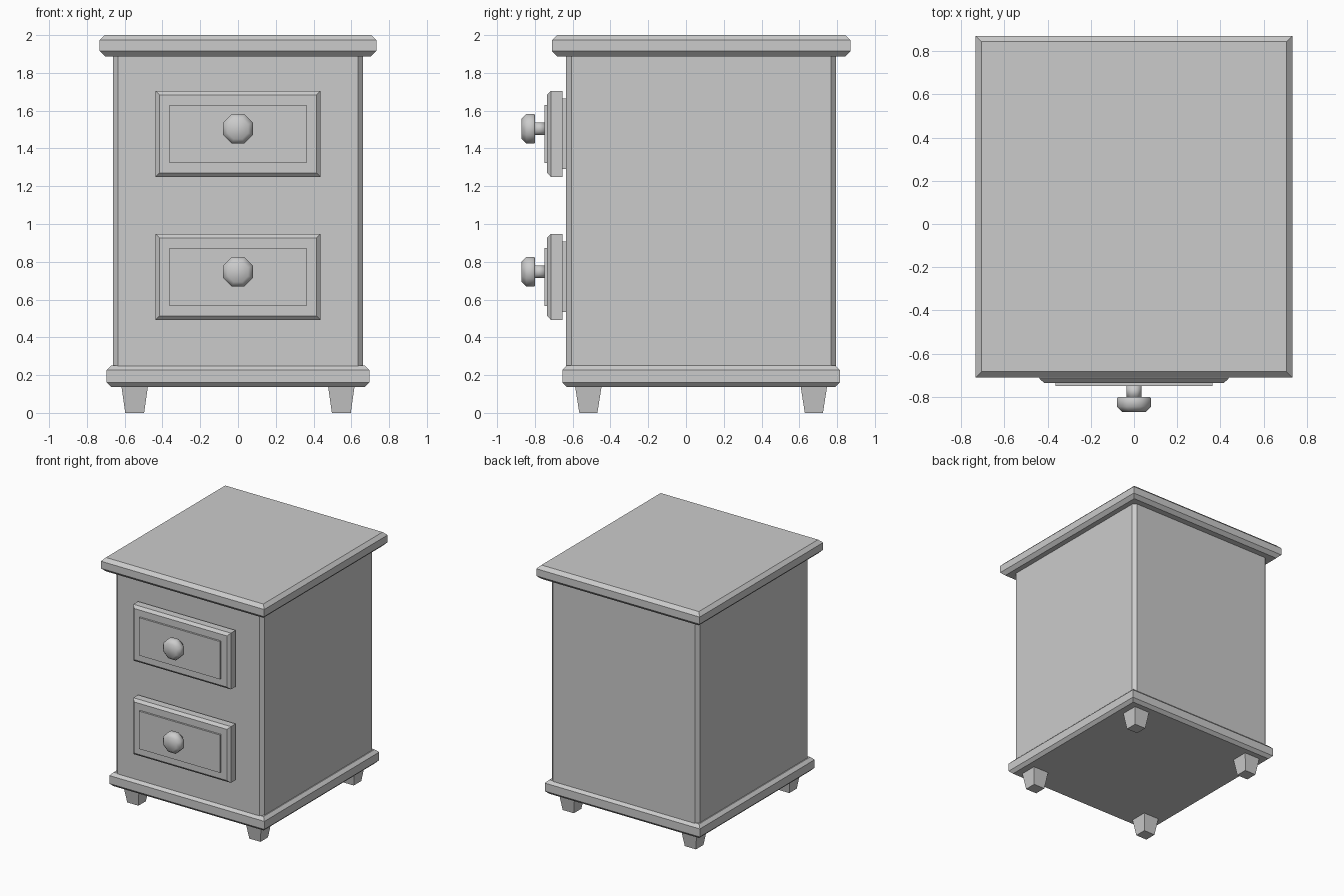
import bpy, bmesh
from math import cos, sin, pi

if "Cube" in bpy.data.objects:
    bpy.data.objects.remove(bpy.data.objects["Cube"])


def add_rings(bm, rings, smooth=False):
    """Skin a closed solid through equal-sized rings of points."""
    loops = [[bm.verts.new(p) for p in r] for r in rings]
    n = len(loops[0])
    for a, b in zip(loops, loops[1:]):
        for i in range(n):
            j = (i + 1) % n
            bm.faces.new((a[i], a[j], b[j], b[i])).smooth = smooth
    bm.faces.new(loops[0][::-1]).smooth = smooth
    bm.faces.new(loops[-1]).smooth = smooth


def build(name, rings, smooth=False):
    bm = bmesh.new()
    add_rings(bm, rings, smooth)
    bmesh.ops.recalc_face_normals(bm, faces=bm.faces)
    me = bpy.data.meshes.new(name)
    bm.to_mesh(me)
    bm.free()
    ob = bpy.data.objects.new(name, me)
    bpy.context.collection.objects.link(ob)
    return ob


def rect_z(hx, hy, z, cx=0, cy=0):
    return [(cx + sx * hx, cy + sy * hy, z)
            for sx, sy in ((-1, -1), (1, -1), (1, 1), (-1, 1))]


def rect_y(hx, hz, y, cz):
    return [(sx * hx, y, cz + sz * hz)
            for sx, sz in ((-1, -1), (1, -1), (1, 1), (-1, 1))]


def octagon_y(flat, y, cz):
    r = flat / cos(pi / 8)
    return [(r * cos((k + .5) * pi / 4), y, cz + r * sin((k + .5) * pi / 4))
            for k in range(8)]


def chamfer_rect(hx, hy, c, z, cy):
    pts = [(-hx + c, -hy), (hx - c, -hy), (hx, -hy + c), (hx, hy - c),
           (hx - c, hy), (-hx + c, hy), (-hx, hy - c), (-hx, -hy + c)]
    return [(x, y + cy, z) for x, y in pts]


CY = 0.08  # centre of the carcass in y

# Slabs with chamfered top and bottom edges
def slab(name, hx, hy, z0, z1, c):
    build(name, [rect_z(hx - c, hy - c, z0, 0, CY), rect_z(hx, hy, z0 + c, 0, CY),
                 rect_z(hx, hy, z1 - c, 0, CY), rect_z(hx - c, hy - c, z1, 0, CY)])

slab("table_top", 0.732, 0.79, 1.888, 2.0, 0.027)
slab("base_plinth", 0.695, 0.735, 0.137, 0.25, 0.024)

# Body with chamfered vertical corners
build("cabinet_body", [chamfer_rect(0.663, 0.714, 0.027, z, CY) for z in (0.24, 1.9)])

# Tapered feet
for sx, side in ((-1, "left"), (1, "right")):
    for sy, end in ((-1, "front"), (1, "back")):
        cx, cy = sx * 0.547, CY + sy * 0.597
        build(f"{end}_{side}_foot", [rect_z(0.05, 0.048, 0, cx, cy),
                                     rect_z(0.07, 0.07, 0.14, cx, cy)])

# Drawers with raised panels and knobs
for label, z in (("lower", 0.72), ("upper", 1.477)):
    build(f"{label}_drawer_backing", [rect_y(0.395, 0.187, y, z) for y in (-0.62, -0.655)])
    build(f"{label}_drawer_front", [rect_y(0.437, 0.228, -0.655, z),
                                    rect_y(0.437, 0.228, -0.715, z),
                                    rect_y(0.416, 0.207, -0.735, z)])
    build(f"{label}_drawer_panel", [rect_y(0.363, 0.153, y, z) for y in (-0.73, -0.75)])
    kz = z + 0.027
    stem = build(f"{label}_knob_stem", [octagon_y(0.034, y, kz) for y in (-0.745, -0.805)], True)
    head = build(f"{label}_knob", [octagon_y(0.074, -0.8, kz), octagon_y(0.079, -0.806, kz),
                                   octagon_y(0.079, -0.845, kz), octagon_y(0.054, -0.87, kz)], True)
